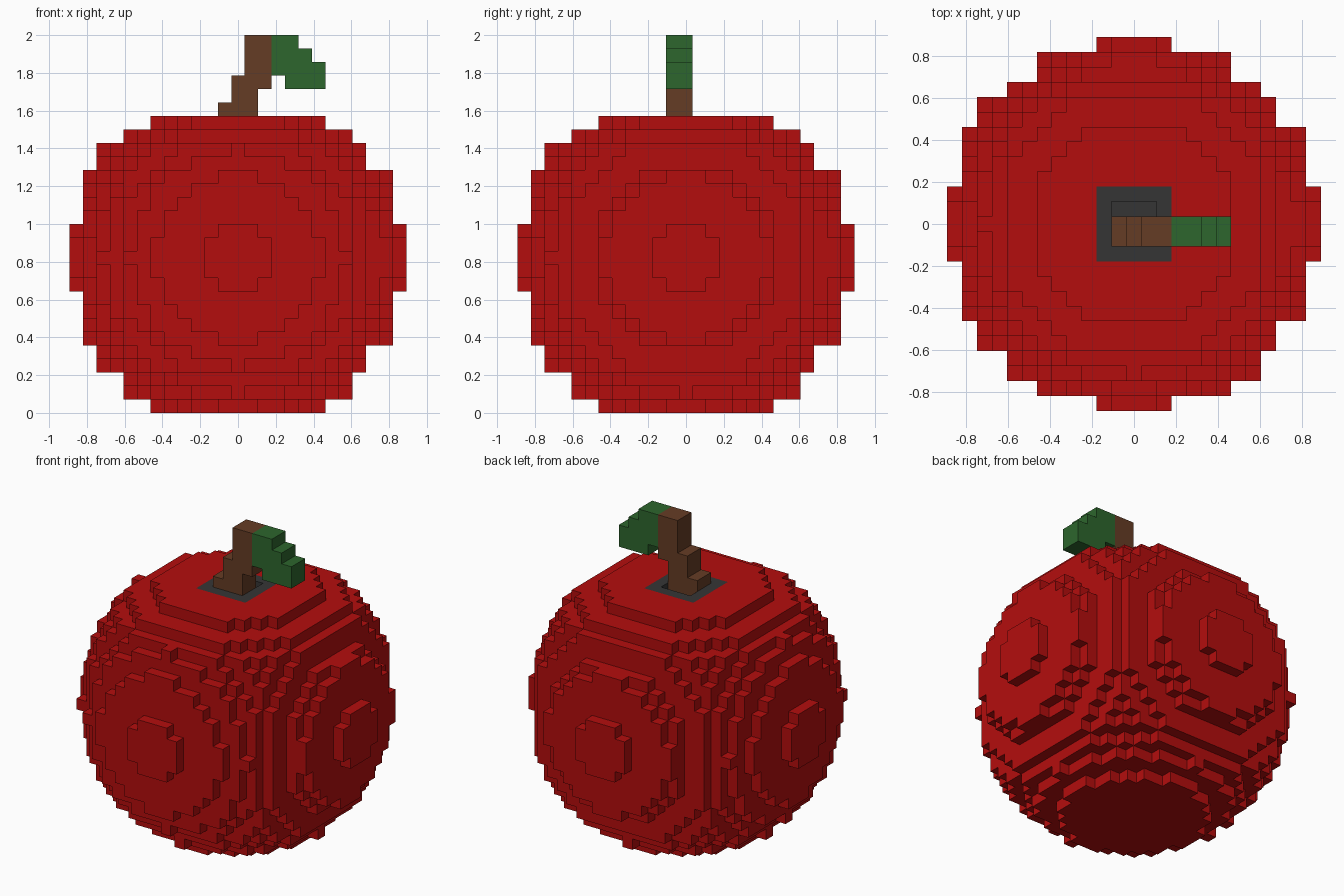
import bpy, bmesh

if "Cube" in bpy.data.objects:
    bpy.data.objects.remove(bpy.data.objects["Cube"], do_unlink=True)

V = 2 / 28          # block size
MID = 11            # block layer of the fruit's equator


def material(name, rgb):
    m = bpy.data.materials.new(name)
    m.use_nodes = True
    m.diffuse_color = (*rgb, 1)
    m.node_tree.nodes["Principled BSDF"].inputs["Base Color"].default_value = (*rgb, 1)
    return m


def box(x0, x1, y0, y1, z0, z1):
    """Set of block cells, all bounds included."""
    return {(x, y, z) for x in range(x0, x1 + 1)
            for y in range(y0, y1 + 1) for z in range(z0, z1 + 1)}


def build(name, cells, mat, occupied):
    """Mesh of the outward block faces that no other block covers."""
    bm = bmesh.new()
    verts = {}

    def vert(p):
        if p not in verts:
            verts[p] = bm.verts.new(((p[0] - 0.5) * V, (p[1] - 0.5) * V, p[2] * V))
        return verts[p]

    for c in sorted(cells):
        for axis in range(3):
            u, w = (axis + 1) % 3, (axis + 2) % 3
            for side in (0, 1):
                n = list(c)
                n[axis] += 2 * side - 1
                if tuple(n) in occupied:
                    continue
                loop = []
                for du, dw in ((0, 0), (1, 0), (1, 1), (0, 1)):
                    p = list(c)
                    p[axis] += side
                    p[u] += du
                    p[w] += dw
                    loop.append(vert(tuple(p)))
                bm.faces.new(loop if side else loop[::-1])
    me = bpy.data.meshes.new(name)
    bm.to_mesh(me)
    bm.free()
    me.materials.append(mat)
    ob = bpy.data.objects.new(name, me)
    bpy.context.collection.objects.link(ob)


# Block ball: squared radius, and tighter squared radii for the outermost discs
BALL = 164
DISC = {-12: 5, -11: 38, -9: 80, 9: 80, 10: 45, 11: 38, 12: 5}


def in_ball(*cell):
    total = sum(a * a for a in cell)
    return total <= BALL and all(total - a * a <= DISC.get(a, BALL) for a in cell)


# Fruit body, flat at the top and bottom
body = {(x, y, k + MID) for x in range(-12, 13) for y in range(-12, 13)
        for k in range(-11, 11) if in_ball(x, y, k)}

# Dark hollow around the stem: a flush rim and a sunken floor
pit = box(-1, 1, -1, 1, 21, 21)
hollow = (box(-2, 2, -2, 2, 21, 21) - pit) | box(-1, 1, -1, 1, 20, 20)
body -= hollow | pit

# Stem leaning to the left, two blocks deep
stem = set()
for x0, x1, z0, z1 in ((-1, 1, 21, 22), (0, 1, 23, 23), (0, 2, 24, 24), (1, 2, 25, 27)):
    stem |= box(x0, x1, -1, 0, z0, z1)

# Drooping leaf
leaf = set()
for x0, x1, z in ((3, 4, 27), (3, 5, 26), (3, 6, 25), (4, 6, 24)):
    leaf |= box(x0, x1, -1, 0, z, z)

everything = body | hollow | stem | leaf
build("fruit_body", body, material("red skin", (0.456, 0.004, 0.004)), everything)
build("stem_hollow", hollow, material("dark grey", (0.036, 0.036, 0.036)), everything)
build("stem", stem, material("brown bark", (0.130, 0.045, 0.018)), everything)
build("leaf", leaf, material("leaf green", (0.026, 0.133, 0.026)), everything)
